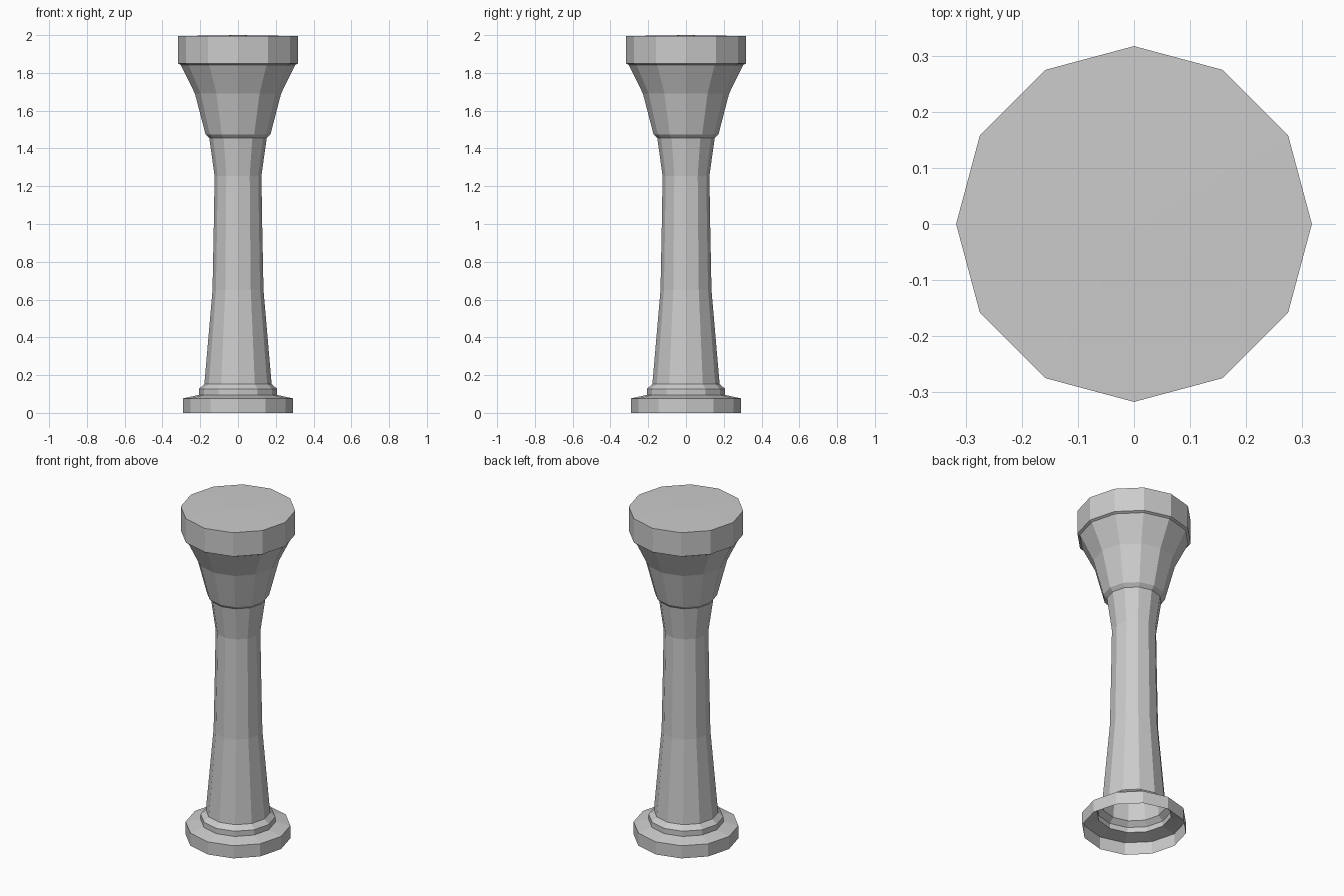
import bpy
import bmesh
from math import cos, sin, tau

cube = bpy.data.objects.get("Cube")
if cube:
    bpy.data.objects.remove(cube, do_unlink=True)

SIDES = 12

stone = bpy.data.materials.new("grey_stone")
stone.use_nodes = True
grey = (0.6, 0.6, 0.6, 1)
stone.diffuse_color = grey
stone.node_tree.nodes["Principled BSDF"].inputs["Base Color"].default_value = grey


def lathe(name, profile, tip=None):
    """Spin (radius, height) points into a faceted shell; a tip closes the top."""
    bm = bmesh.new()
    rings = [[bm.verts.new((r * cos(tau * i / SIDES), r * sin(tau * i / SIDES), z))
              for i in range(SIDES)] for r, z in profile]
    for low, high in zip(rings, rings[1:]):
        for i in range(SIDES):
            j = (i + 1) % SIDES
            bm.faces.new((low[i], low[j], high[j], high[i]))
    if tip is not None:
        centre = bm.verts.new((0, 0, tip))
        for i in range(SIDES):
            bm.faces.new((rings[-1][i], rings[-1][(i + 1) % SIDES], centre))
    mesh = bpy.data.meshes.new(name)
    bm.to_mesh(mesh)
    bm.free()
    mesh.materials.append(stone)
    obj = bpy.data.objects.new(name, mesh)
    bpy.context.collection.objects.link(obj)
    return obj


# Hollow foot, open underneath, with a stepped moulding
lathe("base", [(0.29, 0), (0.29, 0.077), (0.207, 0.095), (0.207, 0.127), (0.178, 0.153)])

# Waisted shaft
lathe("shaft", [(0.178, 0.153), (0.135, 0.65), (0.128, 1.0), (0.124, 1.255), (0.152, 1.455)])

# Flared capital with a collar at its foot
lathe("capital", [(0.152, 1.455), (0.172, 1.475), (0.228, 1.69), (0.303, 1.843)])

# Top slab with a very shallow crown
lathe("top_slab", [(0.303, 1.843), (0.317, 1.85), (0.317, 1.995)], tip=2.0)
